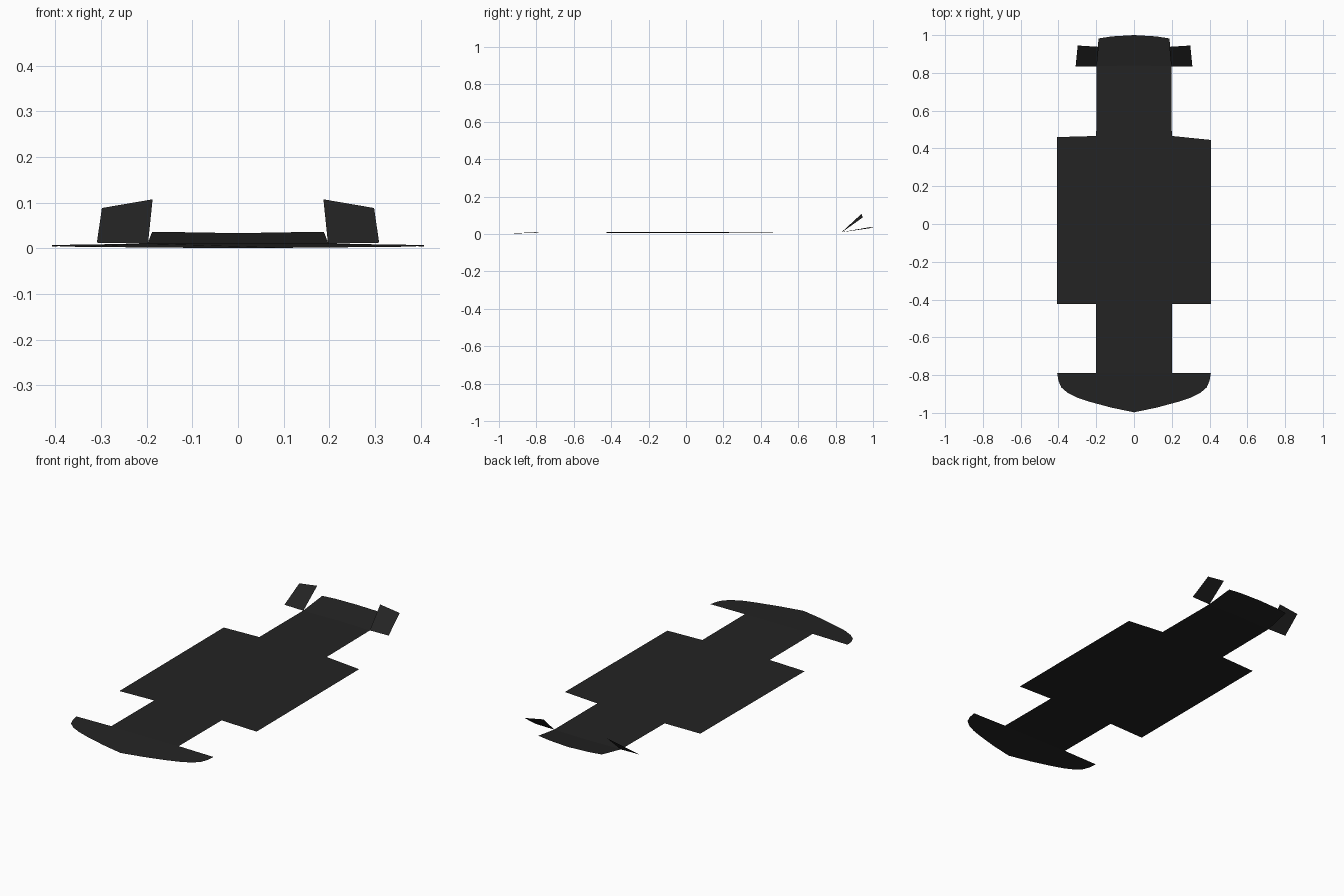
import bpy

# one matte black for the whole floor pan
black = bpy.data.materials.new("matte black")
black.diffuse_color = (0.017, 0.017, 0.017, 1)


def sheet(name, verts, faces):
    me = bpy.data.meshes.new(name)
    me.from_pydata(verts, [], faces)
    me.materials.append(black)
    me.update()
    ob = bpy.data.objects.new(name, me)
    bpy.context.collection.objects.link(ob)
    return ob


def strips(name, rows):
    """Loft a thin sheet through rows of (y, half width, side z, centre y, centre z)."""
    verts, faces = [], []
    for y, w, z, cy, cz in rows:
        verts += [(-w, y, z), (0, cy, cz), (w, y, z)]
    for i in range(len(rows) - 1):
        for k in (0, 1):
            a = 3 * i + k
            faces.append((a, a + 1, a + 4, a + 3))
    return sheet(name, verts, faces)


# front lip: rounded outline rising slightly to the rear
half = [(0.12, -0.972, 0.001), (0.235, -0.941, 0.002), (0.30, -0.92, 0.003),
        (0.35, -0.895, 0.003), (0.385, -0.865, 0.004), (0.40, -0.83, 0.005),
        (0.407, -0.788, 0.007)]
outline = [(0, -0.997, 0)] + half + [(0.2, -0.788, 0.01), (-0.2, -0.788, 0.01)]
outline += [(-x, y, z) for x, y, z in reversed(half)]
sheet("front_lip", outline, [tuple(range(len(outline)))])

# central floor with the upswept curved tail
strips("centre_floor", [
    (-0.788, 0.2, 0.01, -0.788, 0.01),
    (-0.424, 0.2, 0.009, -0.424, 0.009),
    (0.465, 0.2, 0.009, 0.465, 0.009),
    (0.835, 0.198, 0.01, 0.84, 0.01),
])
tail = [(-0.188, 0.982, 0.036), (-0.12, 0.993, 0.035), (0, 1.0, 0.033),
        (0.12, 0.993, 0.035), (0.188, 0.982, 0.036)]
sheet("tail_diffuser", [(-0.198, 0.835, 0.01), (0, 0.84, 0.01), (0.198, 0.835, 0.01)] + tail,
      [(0, 1, 5, 4, 3), (1, 2, 7, 6, 5)])

# side floors and tilted flaps behind the rear wheels
for s, label, back in ((-1, "left", 0.46), (1, "right", 0.445)):
    order = (0, 1, 2, 3) if s > 0 else (3, 2, 1, 0)
    sheet("side_floor_" + label,
          [(s * 0.2, -0.424, 0.009), (s * 0.407, -0.424, 0.004),
           (s * 0.407, back, 0.007), (s * 0.2, 0.466, 0.009)], [order])
    sheet("rear_flap_" + label,
          [(s * 0.197, 0.835, 0.01), (s * 0.309, 0.835, 0.012),
           (s * 0.298, 0.945, 0.088), (s * 0.187, 0.938, 0.107)], [order])
